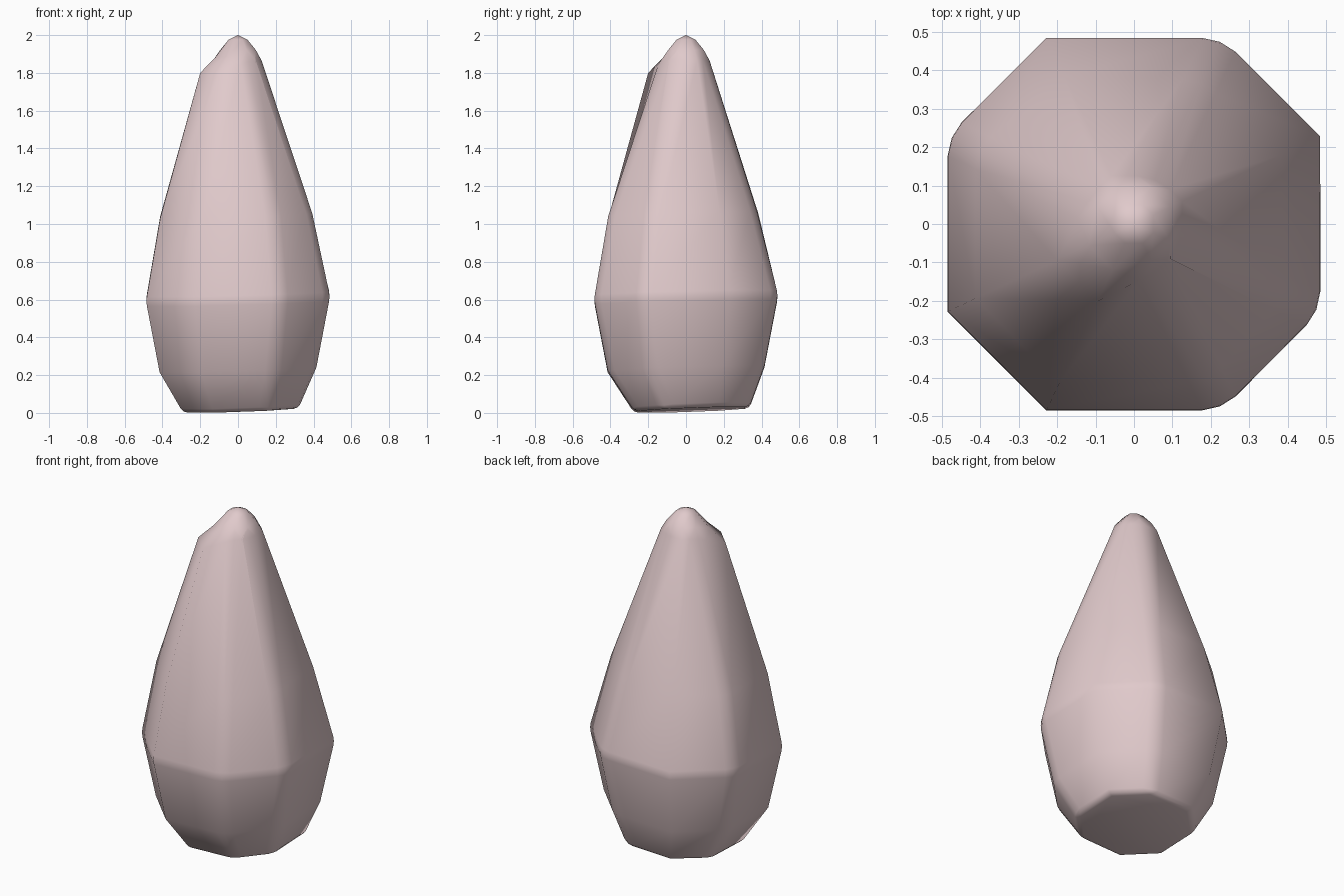
import bpy, bmesh

if "Cube" in bpy.data.objects:
    bpy.data.objects.remove(bpy.data.objects["Cube"])

# Octagonal teardrop: (half width, height) of each ring, bottom to tip
PROFILE = [(0.305, 0.0), (0.415, 0.215), (0.487, 0.59), (0.412, 1.03),
           (0.125, 1.865), (0.095, 1.92), (0.05, 1.976)]
K = 0.47  # short coordinate of each octagon corner
CORNERS = [(1, K), (K, 1), (-K, 1), (-1, K), (-1, -K), (-K, -1), (K, -1), (1, -K)]
ROUNDED = {1, 3, 6, 7}   # softer upright edges
RAISED = {4, 5}          # corners of the shoulder that sticks out near the tip
SHOULDER = 4             # ring holding the shoulder
SLIM = {0: 0.92, 1: 0.91, 2: 0.93, 7: 0.96}  # back right is slimmer above the belly

bm = bmesh.new()
weight = bm.edges.layers.float.new("bevel_weight_edge")
rings = []
for r, (a, z) in enumerate(PROFILE):
    ring = []
    for i, (cx, cy) in enumerate(CORNERS):
        w, h = a, z
        if i in RAISED and r == SHOULDER:
            w, h = 0.2, 1.8
        elif i in RAISED and r == SHOULDER + 1:
            w, h = 0.118, 1.885
        if r == 3:
            w *= SLIM.get(i, 1)
        # slight lean of the lower rings towards the front left
        if r < SHOULDER:
            h += 0.018 * (1 + (cx + cy) / (1 + K)) * (0.9 if r == 0 else 1)
        dx, dy = (0.015, 0.03) if r == 0 else (0, 0)
        ring.append(bm.verts.new((w * cx + dx, w * cy + dy, h)))
    rings.append(ring)

# Walls, flat base and pointed cap
tip = bm.verts.new((0, 0, 2.0))
bm.faces.new(rings[0][::-1])
for lo, hi in zip(rings, rings[1:]):
    for i in range(8):
        j = (i + 1) % 8
        bm.faces.new((lo[i], lo[j], hi[j], hi[i]))
for i in range(8):
    bm.faces.new((rings[-1][i], rings[-1][(i + 1) % 8], tip))

# Bevel strength: wide on rounded uprights, narrow on the belly and base
for r in range(SHOULDER):
    for i in range(8):
        if r in (0, 2):
            edge = bm.edges.get((rings[r][i], rings[r][(i + 1) % 8]))
            edge[weight] = 0.5
        edge = bm.edges.get((rings[r][i], rings[r + 1][i]))
        edge[weight] = 1.0 if i in ROUNDED else 0.0
bmesh.ops.recalc_face_normals(bm, faces=bm.faces)

mesh = bpy.data.meshes.new("teardrop_body")
bm.to_mesh(mesh)
bm.free()
body = bpy.data.objects.new("teardrop_body", mesh)
bpy.context.collection.objects.link(body)
for p in mesh.polygons:
    p.use_smooth = True

# Softened edges
bev = body.modifiers.new("soft_edges", 'BEVEL')
bev.limit_method = 'WEIGHT'
bev.width = 0.05
bev.segments = 2
bev.use_clamp_overlap = False

mat = bpy.data.materials.new("dusty_pink")
mat.diffuse_color = (0.75, 0.59, 0.60, 1)
mat.use_nodes = True
mat.node_tree.nodes["Principled BSDF"].inputs["Base Color"].default_value = mat.diffuse_color
mesh.materials.append(mat)
